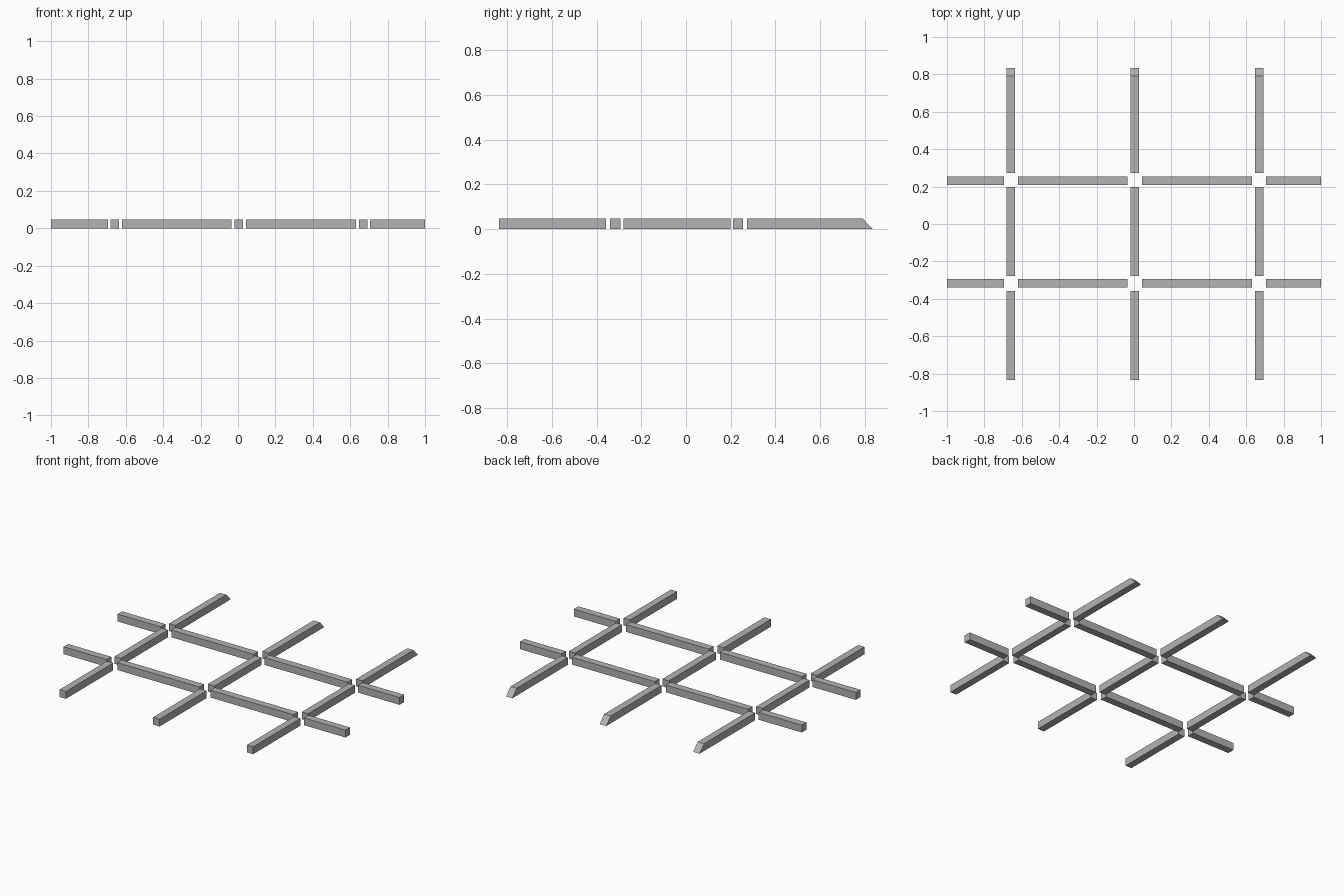
import bpy
import bmesh

if "Cube" in bpy.data.objects:
    bpy.data.objects.remove(bpy.data.objects["Cube"])

H = 0.047       # beam height
BEVEL = 0.045   # slope length at the back ends

# Dark grey finish
grey = bpy.data.materials.new("dark_grey")
grey.diffuse_color = (0.45, 0.45, 0.45, 1)
grey.use_nodes = True
grey.node_tree.nodes["Principled BSDF"].inputs["Base Color"].default_value = grey.diffuse_color


def beam(name, x0, x1, y0, y1, slope=0.0):
    """Square beam; slope pulls the top edge of the back end forward."""
    bm = bmesh.new()
    bmesh.ops.create_cube(bm, size=1)
    for v in bm.verts:
        top, back = v.co.z > 0, v.co.y > 0
        v.co.x = x1 if v.co.x > 0 else x0
        v.co.y = (y1 - slope if top else y1) if back else y0
        v.co.z = H if top else 0
    mesh = bpy.data.meshes.new(name)
    bm.to_mesh(mesh)
    bm.free()
    mesh.materials.append(grey)
    obj = bpy.data.objects.new(name, mesh)
    bpy.context.collection.objects.link(obj)


# Beam lanes and the gaps left at each crossing
lanes_x = [(-0.681, -0.636), (-0.018, 0.028), (0.648, 0.692)]
lanes_y = [(-0.339, -0.293), (0.209, 0.255)]
spans_x = [(-1.0, -0.694), (-0.619, -0.035), (0.043, 0.631), (0.706, 1.0)]
spans_y = [(-0.835, -0.357), (-0.279, 0.199), (0.272, 0.835)]

# Long beams running front to back, sloped at the back end
for i, (x0, x1) in enumerate(lanes_x):
    for j, (y0, y1) in enumerate(spans_y):
        beam(f"lengthwise_beam_{i}_{j}", x0, x1, y0, y1, BEVEL if j == 2 else 0)

# Cross beams running side to side
for i, (y0, y1) in enumerate(lanes_y):
    for j, (x0, x1) in enumerate(spans_x):
        beam(f"cross_beam_{i}_{j}", x0, x1, y0, y1)
